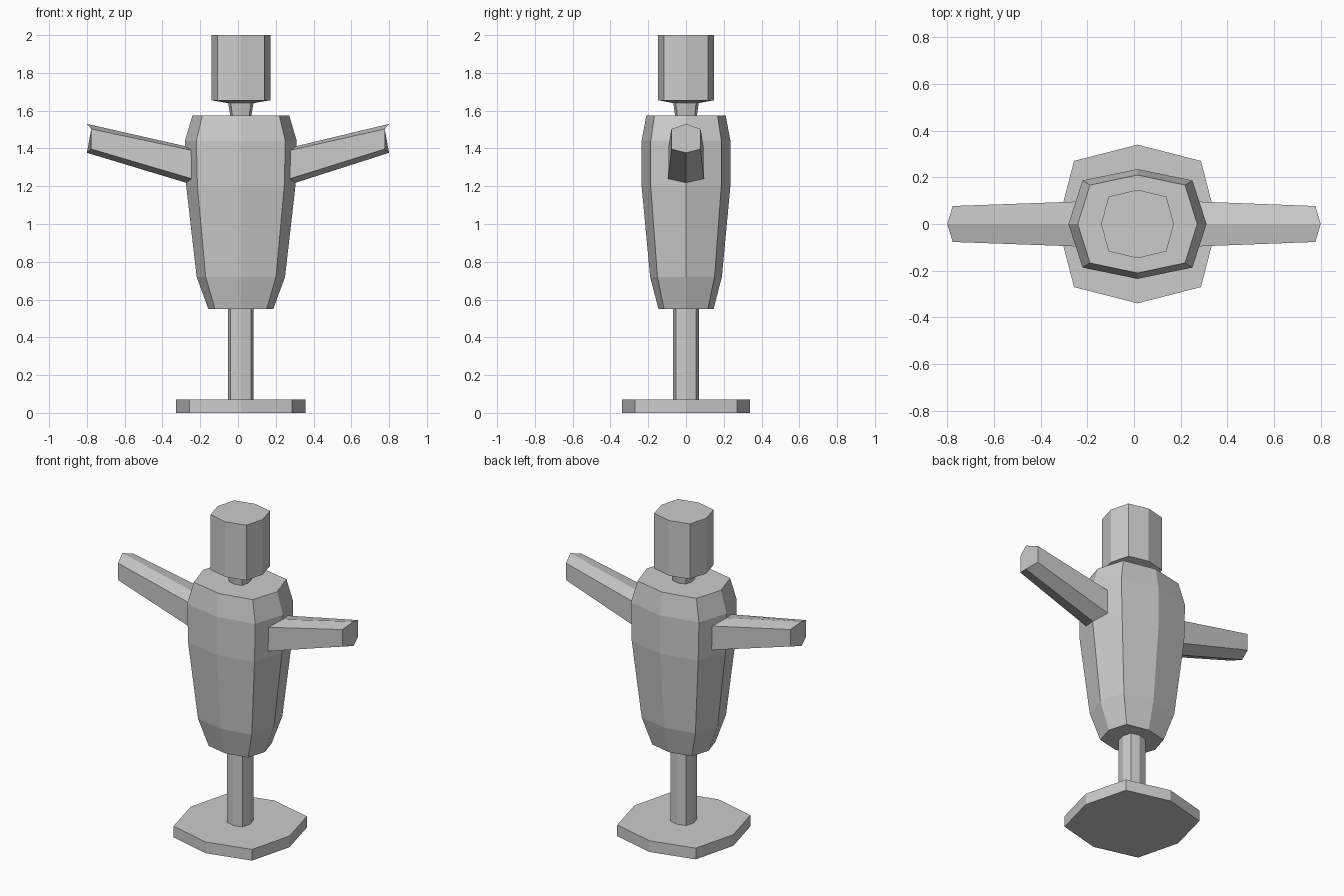
import bpy, bmesh
from mathutils import Vector

if "Cube" in bpy.data.objects:
    bpy.data.objects.remove(bpy.data.objects["Cube"])

CX = 0.015   # the body axis sits slightly right of the arm-tip centre
K = 0.795    # corner fraction: gives the squarish eight-sided section
OCTAGON = [(1, 0), (K, K), (0, 1), (-K, K), (-1, 0), (-K, -K), (0, -1), (K, -K)]


def loft(name, rings):
    """Skin a closed, capped tube through rings of points."""
    bm = bmesh.new()
    loops = [[bm.verts.new(p) for p in ring] for ring in rings]
    for a, b in zip(loops, loops[1:]):
        n = len(a)
        for i in range(n):
            j = (i + 1) % n
            bm.faces.new((a[i], a[j], b[j], b[i]))
    bm.faces.new(loops[0][::-1])
    bm.faces.new(loops[-1])
    bmesh.ops.recalc_face_normals(bm, faces=bm.faces)
    mesh = bpy.data.meshes.new(name)
    bm.to_mesh(mesh)
    bm.free()
    obj = bpy.data.objects.new(name, mesh)
    bpy.context.collection.objects.link(obj)
    return obj


def column(name, profile):
    """Eight-sided upright part from (z, half width, half depth) rows."""
    return loft(name, [[Vector((CX + hx * u, hy * v, z)) for u, v in OCTAGON]
                       for z, hx, hy in profile])


# Base plate and post
column("base", [(0, 0.342, 0.34), (0.07, 0.342, 0.34)])
column("post", [(0.07, 0.068, 0.068), (0.55, 0.068, 0.068)])

# Barrel-shaped torso
column("torso", [(0.55, 0.172, 0.146), (0.72, 0.234, 0.19), (1.2, 0.289, 0.235),
                 (1.44, 0.296, 0.235), (1.575, 0.256, 0.21)])

# Neck and head with a slightly sloped underside
column("neck", [(1.575, 0.056, 0.058), (1.64, 0.067, 0.067)])
column("head", [(1.64, 0.067, 0.067), (1.655, 0.156, 0.147), (2.0, 0.156, 0.147)])


# Raised six-sided arms, tapering outward to a pointed end
def arm_ring(side, cx, x_mid, x_side, y, z_top, z_up, z_low, z_bottom):
    mid, edge = cx + side * x_mid, cx + side * x_side
    return [Vector(p) for p in (
        (mid, 0, z_top), (edge, y, z_up), (edge, y, z_low),
        (mid, 0, z_bottom), (edge, -y, z_low), (edge, -y, z_up))]


for side, name in ((-1, "left_arm"), (1, "right_arm")):
    root = arm_ring(side, CX, 0.285, 0.26, 0.096, 1.41, 1.39, 1.24, 1.217)
    tip = arm_ring(side, 0, 0.8, 0.777, 0.077, 1.53, 1.503, 1.397, 1.377)
    loft(name, [root, tip])
